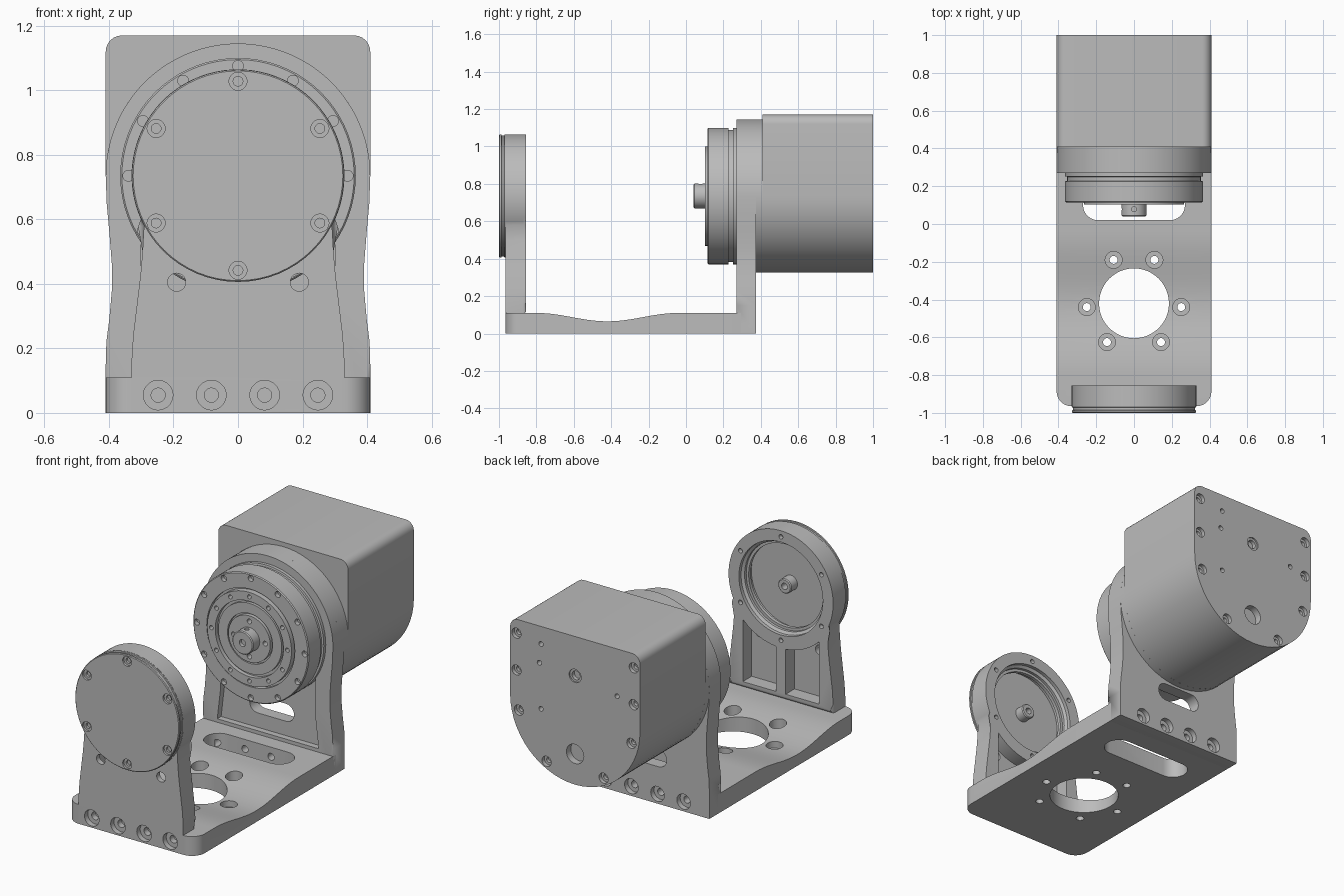
import bpy, bmesh
from math import sin, cos, pi, radians, sqrt

if "Cube" in bpy.data.objects:
    bpy.data.objects.remove(bpy.data.objects["Cube"], do_unlink=True)

metal = bpy.data.materials.new("grey_metal")
metal.use_nodes = True
metal.diffuse_color = (0.5, 0.5, 0.5, 1)
metal.node_tree.nodes["Principled BSDF"].inputs["Base Color"].default_value = (0.5, 0.5, 0.5, 1)

X, Y, Z = 0, 1, 2
AXLE = 0.735   # height of the rotation axis


def place(axis, u, v, h):
    return ((h, u, v), (u, h, v), (u, v, h))[axis]


def lathe(bm, axis, centre, profile, n=24):
    """Turned solid from (radius, position) pairs, capped at both ends."""
    cu, cv = centre
    rings = [[bm.verts.new(place(axis, cu + r * cos(2 * pi * i / n), cv + r * sin(2 * pi * i / n), h))
              for i in range(n)] for r, h in profile]
    for a, b in zip(rings, rings[1:]):
        for i in range(n):
            j = (i + 1) % n
            bm.faces.new((a[i], a[j], b[j], b[i]))
    bm.faces.new(rings[0])
    bm.faces.new(rings[-1])


def prism(bm, axis, outline, a, b, rim=0):
    """Extruded outline, optionally with a rounded rim on end a."""
    ends = [[bm.verts.new(place(axis, u, v, h)) for u, v in outline] for h in (a, b)]
    n = len(outline)
    caps = [bm.faces.new(e) for e in ends]
    for i in range(n):
        j = (i + 1) % n
        bm.faces.new((ends[0][i], ends[0][j], ends[1][j], ends[1][i]))
    if rim:
        bmesh.ops.bevel(bm, geom=list(caps[0].edges), offset=rim, segments=4,
                        profile=0.5, affect='EDGES')


def hole(bm, axis, centre, wide, narrow, top, seat, end):
    """Counterbored hole cutter."""
    lathe(bm, axis, centre, [(wide, top), (wide, seat), (narrow, seat), (narrow, end)], 20)


def arc(cu, cv, r, start, stop, n):
    return [(cu + r * cos(radians(start + (stop - start) * i / n)),
             cv + r * sin(radians(start + (stop - start) * i / n))) for i in range(n + 1)]


def stadium(cu, cv, half, r):
    return arc(cu + half - r, cv, r, -90, 90, 12) + arc(cu - half + r, cv, r, 90, 270, 12)


def mirrored(side):
    """Close an outline whose right side runs from the top centre down."""
    return side + [(-u, v) for u, v in reversed(side) if u > 1e-4]


def ring_points(r, n, start=90):
    return arc(0, AXLE, r, start, start + 360, n)[:-1]


def mesh_object(name, bm):
    bmesh.ops.recalc_face_normals(bm, faces=bm.faces)
    me = bpy.data.meshes.new(name)
    bm.to_mesh(me)
    bm.free()
    ob = bpy.data.objects.new(name, me)
    bpy.context.collection.objects.link(ob)
    return ob


def finish(name, bm, cutter=None):
    ob = mesh_object(name, bm)
    if cutter:
        tool = mesh_object(name + "_cutter", cutter)
        tool.hide_render = True
        mod = ob.modifiers.new("cut", 'BOOLEAN')
        mod.operation, mod.solver, mod.object = 'DIFFERENCE', 'EXACT', tool
        mod.use_self = True
        dg = bpy.context.evaluated_depsgraph_get()
        ob.data = bpy.data.meshes.new_from_object(ob.evaluated_get(dg))
        ob.modifiers.clear()
        bpy.data.objects.remove(tool, do_unlink=True)
    ob.data.name = name
    ob.data.materials.clear()
    ob.data.materials.append(metal)
    ob.data.shade_smooth()
    ob.data.set_sharp_from_angle(angle=radians(32))
    return ob


bolt_xs = [-0.2475 + 0.165 * i for i in range(4)]

# Base plate: dished top, rounded front corners
bm, cut = bmesh.new(), bmesh.new()
dish = [(-0.8 + 0.76 * i / 24, 0.11 - 0.0225 * (1 - cos(2 * pi * i / 24))) for i in range(25)]
prism(bm, X, [(-0.965, 0), (-0.965, 0.11)] + dish + [(0.295, 0.11), (0.295, 0)], -0.41, 0.41)
corners = [e for e in bm.edges if all(v.co.y < -0.96 for v in e.verts)
           and abs(e.verts[0].co.z - e.verts[1].co.z) > 0.05]
bmesh.ops.bevel(bm, geom=corners, offset=0.08, segments=8, profile=0.5, affect='EDGES')
lathe(cut, Z, (0, -0.42), [(0.185, -0.1), (0.185, 0.2)], 48)
prism(cut, Z, stadium(0, 0.1, 0.27, 0.08), -0.1, 0.2)
for x, y in ((0.108, -0.19), (0.25, -0.44), (0.143, -0.625)):
    for s in (-1, 1):
        hole(cut, Z, (s * x, y), 0.045, 0.021, 0.2, 0.03, -0.1)
for x in bolt_xs:
    hole(cut, Y, (x, 0.055), 0.046, 0.022, -1.0, -0.935, -0.9)
    lathe(cut, Y, (x, 0.055), [(0.02, 0.32), (0.02, 0.15)], 16)
finish("base_plate", bm, cut)

# Front support: waisted plate with bearing bore and two rear pockets
bm, cut = bmesh.new(), bmesh.new()
side = arc(0, AXLE, 0.33, 90, -28, 30) + [(0.296, 0.5), (0.302, 0.43), (0.314, 0.33), (0.325, 0.24),
                                         (0.33, 0.16), (0.33, 0.105)]
prism(bm, Y, mirrored(side), -0.855, -0.965, rim=0.018)
lathe(cut, Y, (0, AXLE), [(0.265, -0.8), (0.265, -0.875), (0.25, -0.885), (0.25, -0.9),
                          (0.235, -0.9), (0.235, -0.92), (0.25, -0.92), (0.25, -1.1)], 64)
for s in (-1, 1):
    top = [(0.24 - 0.03 * i, AXLE - sqrt(0.34 ** 2 - (0.24 - 0.03 * i) ** 2)) for i in range(8)]
    prism(cut, Y, [(s * u, v) for u, v in top + [(0.03, 0.14), (0.24, 0.14)]], -0.8, -0.935)
    lathe(cut, Y, (s * 0.19, 0.405), [(0.028, -0.7), (0.028, -1.1)], 20)
for u, v in ring_points(0.295, 6):
    lathe(cut, Y, (u, v), [(0.013, -0.8), (0.013, -0.88)], 14)
finish("front_support", bm, cut)

# Bearing cover with screws and inner stub
bm, cut = bmesh.new(), bmesh.new()
lathe(bm, Y, (0, AXLE), [(0.325, -1), (0.329, -0.996), (0.329, -0.987), (0.324, -0.985), (0.324, -0.972),
                         (0.329, -0.97), (0.329, -0.9645), (0.249, -0.9645), (0.249, -0.945), (0.042, -0.945),
                         (0.042, -0.892), (0.037, -0.887)], 64)
for u, v in ring_points(0.293, 6):
    hole(cut, Y, (u, v), 0.028, 0.015, -1.05, -0.988, -0.975)
lathe(cut, Y, (0, AXLE), [(0.018, -0.8), (0.018, -0.93)], 16)
finish("bearing_cover", bm, cut)

# Rear support: wide waisted plate with a pocket and slot
bm, cut = bmesh.new(), bmesh.new()
side = arc(0, AXLE, 0.41, 90, 0, 28) + [(0.407, 0.65), (0.398, 0.55), (0.391, 0.46), (0.391, 0.38),
                                       (0.399, 0.29), (0.408, 0.22), (0.41, 0.15), (0.41, 0)]
prism(bm, Y, mirrored(side), 0.27, 0.375, rim=0.018)
prism(cut, Y, [(-0.32, 0.13), (0.32, 0.13), (0.3, 0.3), (0.3, 0.55), (-0.3, 0.55), (-0.3, 0.3)], 0.2, 0.305)
prism(cut, Y, stadium(0, 0.262, 0.14, 0.05), 0.29, 0.5)
for x in bolt_xs:
    hole(cut, Y, (x, 0.055), 0.043, 0.02, 0.5, 0.345, 0.2)
finish("rear_support", bm, cut)

# Mounting ring between the support and the motor
bm = bmesh.new()
lathe(bm, Y, (0, AXLE), [(0.405, 0.32), (0.41, 0.325), (0.41, 0.412)], 64)
finish("mounting_ring", bm)

# Output flange: grooved rings, screw circles and a central hub
bm, cut = bmesh.new(), bmesh.new()
lathe(bm, Y, (0, AXLE), [
    (0.365, 0.31), (0.365, 0.252), (0.354, 0.25), (0.354, 0.228), (0.365, 0.226), (0.365, 0.12),
    (0.36, 0.115), (0.278, 0.115), (0.278, 0.135), (0.266, 0.135), (0.266, 0.102), (0.215, 0.102),
    (0.215, 0.125), (0.2, 0.125), (0.2, 0.108), (0.142, 0.108), (0.142, 0.125), (0.132, 0.125),
    (0.132, 0.102), (0.066, 0.102), (0.066, 0.045), (0.061, 0.04)], 72)
for count, radius, size in ((12, 0.34, 0.017), (12, 0.24, 0.012), (4, 0.1, 0.014)):
    for u, v in ring_points(radius, count):
        lathe(cut, Y, (u, v), [(size, 0.05), (size, 0.14)], 14)
lathe(cut, Y, (0, AXLE), [(0.02, 0), (0.02, 0.06)], 16)
lathe(cut, Z, (0, 0.078), [(0.013, AXLE + 0.09), (0.013, AXLE + 0.045)], 14)
lathe(cut, X, (0.078, AXLE), [(0.013, -0.09), (0.013, -0.045)], 14)
finish("output_flange", bm, cut)

# Motor housing: square top, round belly, screws in the back face
bm, cut = bmesh.new(), bmesh.new()
outline = arc(0, AXLE, 0.41, 180, 360, 28) + arc(0.36, 1.12, 0.05, 0, 90, 6) + arc(-0.36, 1.12, 0.05, 90, 180, 6)
prism(bm, Y, outline, 0.408, 1.0)
for x, z in ((0.37, 1.09), (0.37, 0.88), (0.355, 0.655), (0.18, 0.41)):
    for s in (-1, 1):
        hole(cut, Y, (s * x, z), 0.029, 0.015, 1.1, 0.978, 0.96)
for x, z in ((0.215, 1.07), (0.225, 0.96), (0.215, 0.7), (-0.265, 0.9)):
    lathe(cut, Y, (x, z), [(0.014, 1.1), (0.014, 0.97)], 14)
lathe(cut, Y, (0, 0.5), [(0.055, 1.1), (0.055, 0.96)], 28)
hole(cut, Y, (0, 0.945), 0.038, 0.025, 1.1, 0.992, 0.97)
finish("motor_housing", bm, cut)
